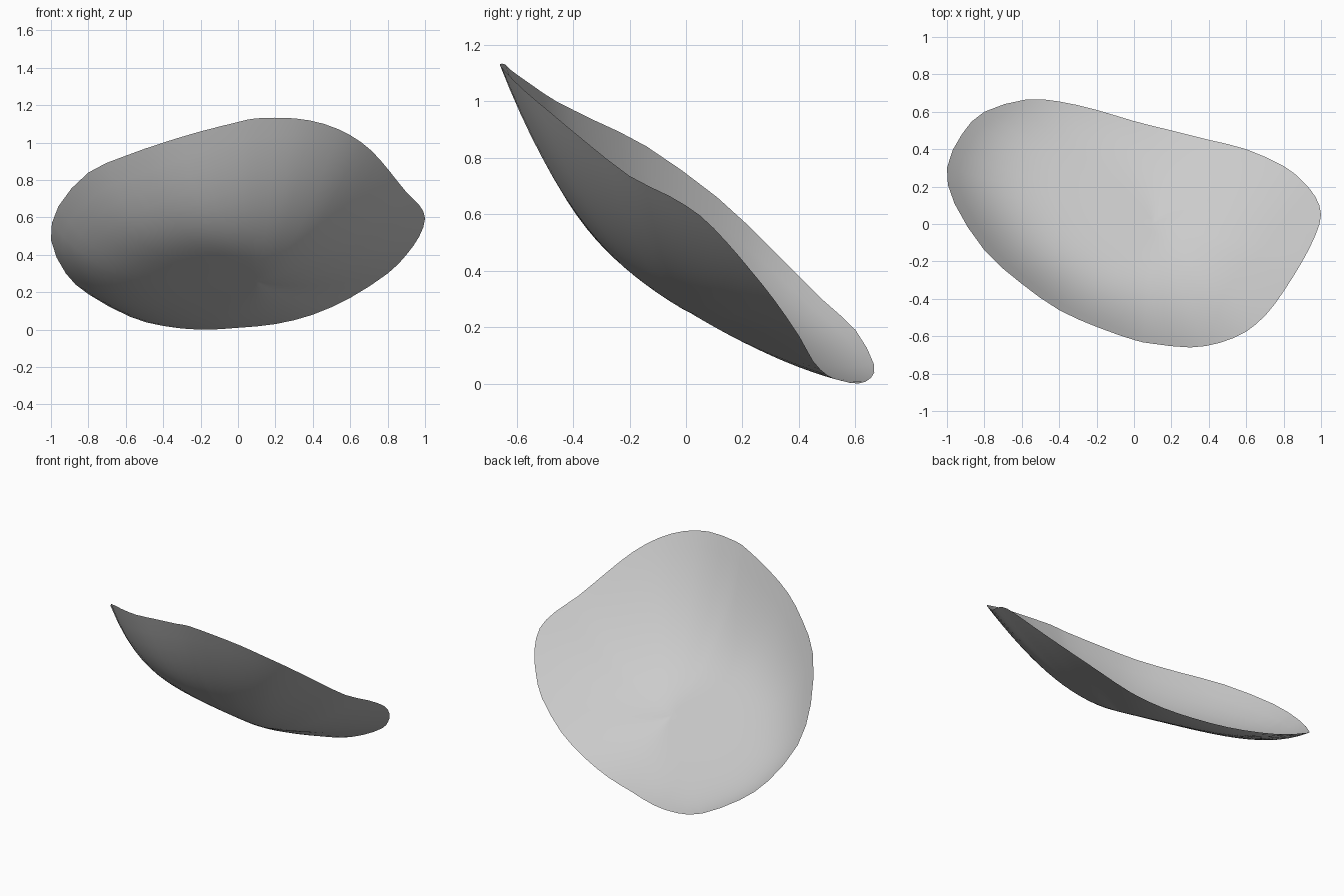
import bpy
import bmesh
from mathutils import Vector

# Remove the default cube
cube = bpy.data.objects.get("Cube")
if cube:
    bpy.data.objects.remove(cube, do_unlink=True)

# Rim of the shell, counter-clockwise from the model's left tip
RIM = [Vector(p) for p in (
    (1, .05, .595), (.97, .145, .5), (.9, .23, .4), (.8, .31, .3), (.6, .4, .17),
    (.4, .45, .08), (.2, .5, .03), (0, .55, .01), (-.2, .61, .0),
    (-.4, .655, .02), (-.58, .665, .07), (-.8, .6, .19), (-.92, .48, .3),
    (-1, .3, .48), (-.96, .11, .66), (-.8, -.14, .84), (-.6, -.32, .93),
    (-.4, -.46, 1), (-.2, -.55, 1.06), (0, -.62, 1.11), (.1, -.64, 1.13),
    (.3, -.66, 1.13), (.46, -.635, 1.1), (.6, -.575, 1.04), (.71, -.48, .96),
    (.8, -.36, .86), (.9, -.2, .735), (.97, -.06, .665))]
CENTRE = Vector((.1, 0, .26))
TILT = Vector((-.15, -.62, 0))   # slope of the bowl floor
STEPS = 2                        # subdivisions of each rim segment
RINGS = 18


def smooth_loop(points, steps):
    """Closed Catmull-Rom curve through the points."""
    result = []
    count = len(points)
    for i in range(count):
        a, b, c, d = (points[(i + k) % count] for k in (-1, 0, 1, 2))
        for s in range(steps):
            t = s / steps
            result.append(b + (c - a) * (t / 2)
                          + (a * 2 - b * 5 + c * 4 - d) * (t * t / 2)
                          + (b * 3 - a - c * 3 + d) * (t ** 3 / 2))
    return result


def shell_point(rim_point, r):
    """Point on the bowl, from the centre (r = 0) out to the rim (r = 1)."""
    offset = rim_point - CENTRE
    flat = Vector((offset.x, offset.y, 0))
    floor = TILT.dot(flat)
    rise = offset.z - floor
    # The lip is tight on the -x side, moderate in front, gentle on the +x side
    way = flat.normalized()
    power = 2.6 - .55 * way.y - 1.9 * way.x + .9 * way.x ** 2
    return CENTRE + flat * r + Vector((0, 0, floor * r + rise * r ** power))


# Curved shell: a centre fan followed by rings out to the rim
rim = smooth_loop(RIM, STEPS)
bm = bmesh.new()
hub = bm.verts.new(CENTRE)
rings = [[bm.verts.new(shell_point(p, k / RINGS)) for p in rim]
         for k in range(1, RINGS + 1)]
n = len(rim)
for i in range(n):
    j = (i + 1) % n
    bm.faces.new((hub, rings[0][i], rings[0][j]))
    for inner, outer in zip(rings, rings[1:]):
        bm.faces.new((inner[i], outer[i], outer[j], inner[j]))
for face in bm.faces:
    face.smooth = True
mesh = bpy.data.meshes.new("curved_shell")
bm.to_mesh(mesh)
bm.free()
shell = bpy.data.objects.new("curved_shell", mesh)
bpy.context.collection.objects.link(shell)

# Plain grey material
grey = bpy.data.materials.new("light_grey")
grey.use_nodes = True
colour = (.6, .6, .6, 1)
grey.diffuse_color = colour
grey.node_tree.nodes["Principled BSDF"].inputs["Base Color"].default_value = colour
mesh.materials.append(grey)
